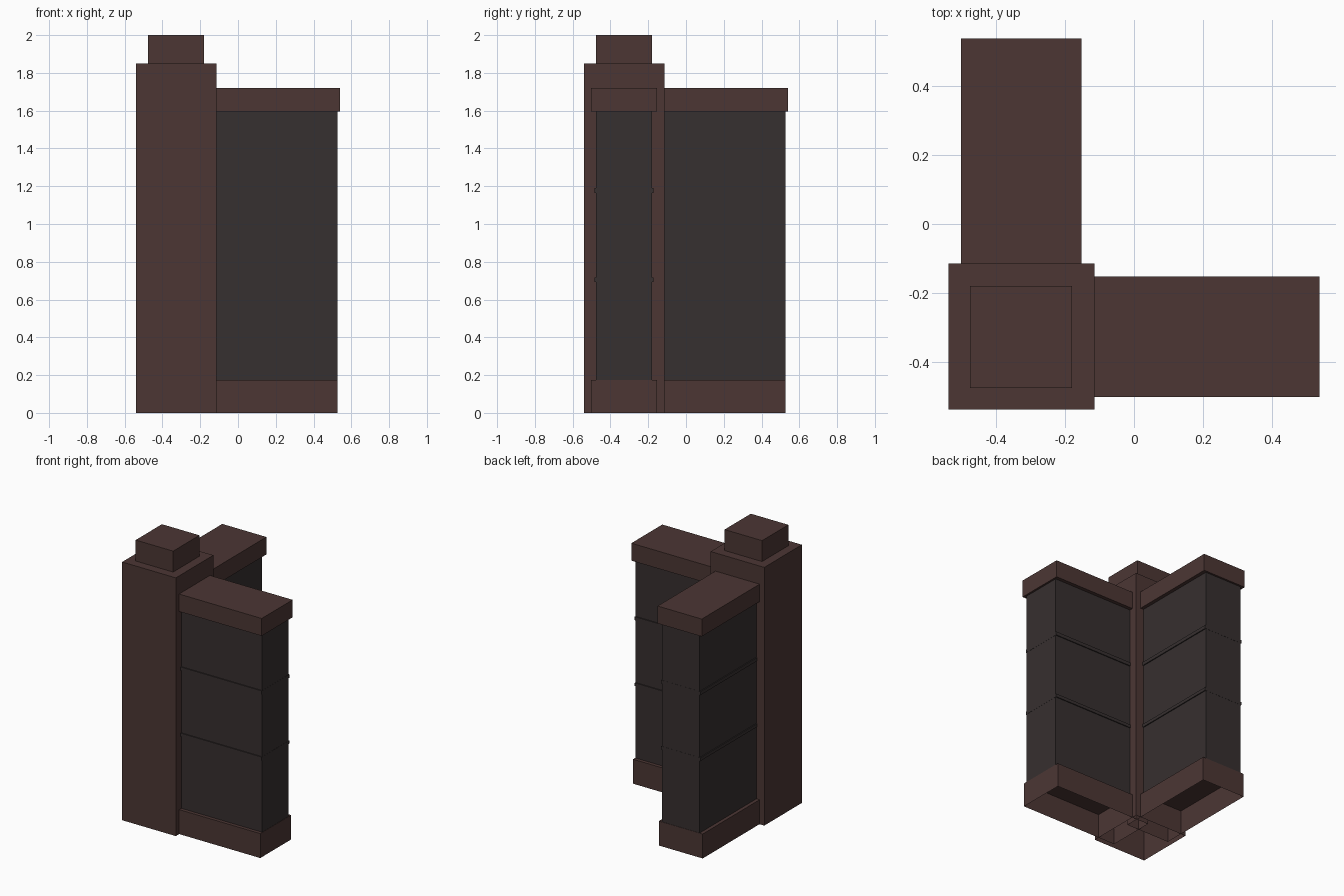
import bpy, bmesh

if "Cube" in bpy.data.objects:
    bpy.data.objects.remove(bpy.data.objects["Cube"])


def make_material(name, rgb):
    m = bpy.data.materials.new(name)
    m.diffuse_color = (*rgb, 1)
    m.use_nodes = True
    m.node_tree.nodes["Principled BSDF"].inputs["Base Color"].default_value = m.diffuse_color
    return m


BROWN = make_material("dark brown trim", (0.072, 0.037, 0.034))
CHARCOAL = make_material("charcoal panel", (0.037, 0.029, 0.029))


def box(name, lo, hi, mat, open_bottom=False):
    """Box between two corners, optionally without its underside."""
    bm = bmesh.new()
    bmesh.ops.create_cube(bm, size=1)
    for v in bm.verts:
        v.co = [lo[i] if v.co[i] < 0 else hi[i] for i in range(3)]
    if open_bottom:
        down = [f for f in bm.faces if f.normal.z < -0.9]
        bmesh.ops.delete(bm, geom=down, context='FACES')
    me = bpy.data.meshes.new(name)
    bm.to_mesh(me)
    bm.free()
    me.materials.append(mat)
    ob = bpy.data.objects.new(name, me)
    bpy.context.collection.objects.link(ob)
    return ob


# Corner post and its cap block
box("corner_post", (-0.54, -0.54, 0), (-0.115, -0.115, 1.85), BROWN, True)
box("post_cap", (-0.477, -0.477, 1.85), (-0.18, -0.18, 2.0), BROWN, True)

# Parts of one wall: name, start, end along wall, side range, height range
C = -0.328  # wall centre line
PARTS = [
    ("base", -0.25, 0.528, 0.174, 0, 0.175, BROWN, True),
    ("panel", -0.25, 0.526, 0.149, 0.175, 1.6, CHARCOAL, True),
    ("lower_rib", -0.2, 0.527, 0.156, 0.693, 0.716, CHARCOAL, False),
    ("upper_rib", -0.2, 0.527, 0.156, 1.165, 1.19, CHARCOAL, False),
    ("coping", -0.2, 0.54, 0.175, 1.595, 1.72, BROWN, False),
]

# The same wall runs to the right and to the back
for name, a, b, half, z0, z1, mat, opened in PARTS:
    box("right_wall_" + name, (a, C - half, z0), (b, C + half, z1), mat, opened)
    box("back_wall_" + name, (C - half, a, z0), (C + half, b, z1), mat, opened)
